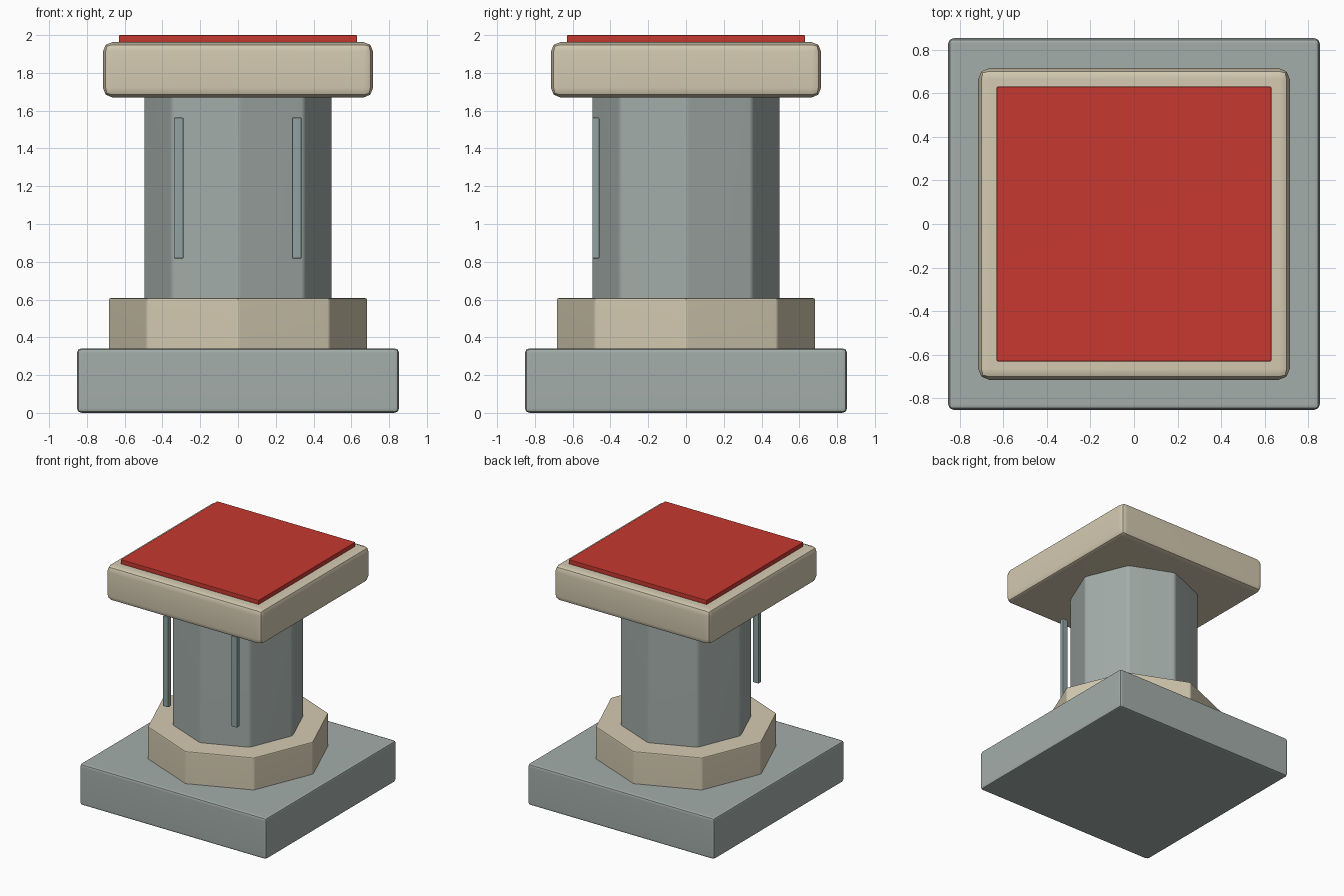
import bpy, math

if "Cube" in bpy.data.objects:
    bpy.data.objects.remove(bpy.data.objects["Cube"])


def material(name, rgb):
    m = bpy.data.materials.new(name)
    m.diffuse_color = (*rgb, 1)
    m.use_nodes = True
    m.node_tree.nodes["Principled BSDF"].inputs["Base Color"].default_value = m.diffuse_color
    return m


stone = material("grey_stone", (0.37, 0.42, 0.40))
cream = material("cream_stone", (0.66, 0.59, 0.44))
red = material("red_pad", (0.57, 0.04, 0.03))
steel = material("blue_grey_strip", (0.28, 0.36, 0.36))


def finish(ob, name, mat, bevel):
    ob.name = name
    ob.data.materials.append(mat)
    bpy.ops.object.transform_apply(location=False, rotation=True, scale=True)
    mod = ob.modifiers.new("Bevel", "BEVEL")
    mod.width = bevel
    mod.segments = 2
    mod.limit_method = "ANGLE"
    mod.angle_limit = math.radians(30)
    bpy.ops.object.modifier_apply(modifier=mod.name)
    bpy.ops.object.shade_smooth_by_angle(angle=math.radians(30))
    wn = ob.modifiers.new("WeightedNormal", "WEIGHTED_NORMAL")
    wn.keep_sharp = True
    return ob


def box(name, mat, x, y, sx, sy, z0, z1, bevel):
    bpy.ops.mesh.primitive_cube_add(size=1, location=(x, y, (z0 + z1) / 2))
    ob = bpy.context.object
    ob.scale = (sx, sy, z1 - z0)
    return finish(ob, name, mat, bevel)


def octagon(name, mat, radius, z0, z1, bevel):
    bpy.ops.mesh.primitive_cylinder_add(vertices=8, radius=radius, depth=z1 - z0,
                                        location=(0, 0, (z0 + z1) / 2))
    return finish(bpy.context.object, name, mat, bevel)


# Square foot and octagonal shaft
box("base_slab", stone, 0, 0, 1.706, 1.706, 0.0, 0.342, 0.025)
octagon("plinth", cream, 0.686, 0.33, 0.608, 0.012)
octagon("column", stone, 0.499, 0.59, 1.70, 0.018)

# Square head with the red pad on top
box("cap", cream, 0, 0, 1.43, 1.43, 1.67, 1.963, 0.05)
box("top_pad", red, 0, 0, 1.26, 1.26, 1.963, 2.0, 0.004)

# Two thin strips standing in front of the column
for side, x in (("left", -0.314), ("right", 0.311)):
    box(side + "_front_strip", steel, x, -0.477, 0.05, 0.037, 0.818, 1.563, 0.005)
